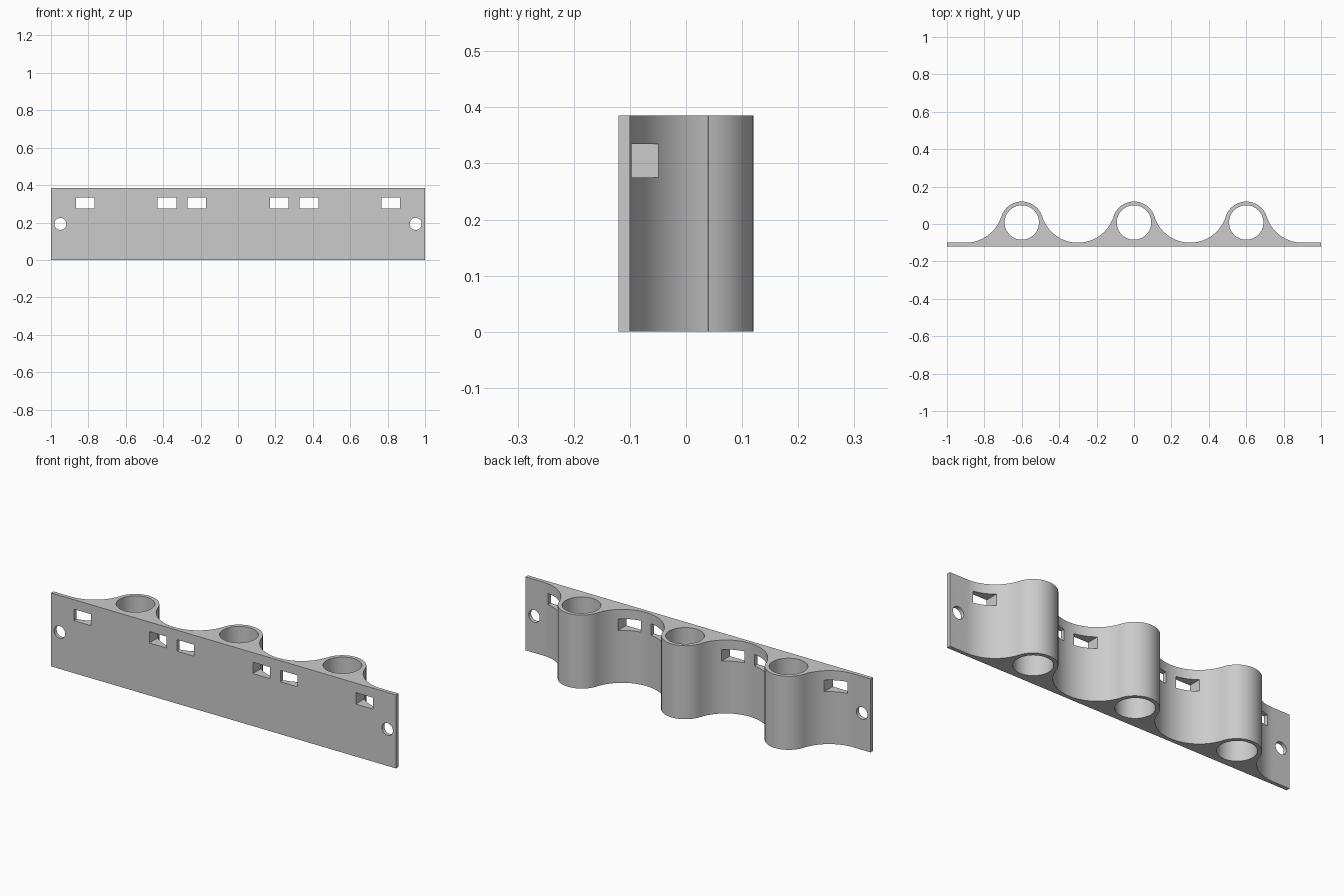
import bpy, bmesh, math
from mathutils import Matrix, Vector

if "Cube" in bpy.data.objects:
    bpy.data.objects.remove(bpy.data.objects["Cube"], do_unlink=True)

HEIGHT = 0.385
FRONT, BACK = -0.12, -0.10      # plate faces
TUBE_Y, OUTER, BORE = 0.005, 0.115, 0.092
SCALLOP = 0.2                   # radius of the hollows between tubes
TUBES = (-0.6, 0.0, 0.6)
STEPS = 20

grey = bpy.data.materials.new("plain grey")
grey.use_nodes = True
colour = (0.6, 0.6, 0.6, 1)
grey.diffuse_color = colour
grey.node_tree.nodes["Principled BSDF"].inputs["Base Color"].default_value = colour


def arc(cx, cy, r, a0, a1):
    angles = [a0 + (a1 - a0) * i / STEPS for i in range(STEPS + 1)]
    return [(cx + r * math.cos(a), cy + r * math.sin(a)) for a in angles]


def make_object(name, bm):
    bmesh.ops.recalc_face_normals(bm, faces=bm.faces)
    mesh = bpy.data.meshes.new(name)
    bm.to_mesh(mesh)
    bm.free()
    mesh.materials.append(grey)
    obj = bpy.data.objects.new(name, mesh)
    bpy.context.collection.objects.link(obj)
    return obj


# Wavy outline: hollow, tube crown, hollow for each tube, joined tangentially
half = 0.3
hollow_y = BACK + SCALLOP
tilt = math.atan2(hollow_y - TUBE_Y, half)
outline = [(-1, FRONT), (1, FRONT), (1, BACK)]
for x in reversed(TUBES):
    outline += arc(x + half, hollow_y, SCALLOP, -math.pi / 2, -math.pi + tilt)
    outline += arc(x, TUBE_Y, OUTER, tilt, math.pi - tilt)
    outline += arc(x - half, hollow_y, SCALLOP, -tilt, -math.pi / 2)
outline.append((-1, BACK))

bm = bmesh.new()
base = bm.faces.new([bm.verts.new((x, y, 0)) for x, y in outline])
top = bmesh.ops.extrude_face_region(bm, geom=[base])["geom"]
bmesh.ops.translate(bm, vec=(0, 0, HEIGHT),
                    verts=[v for v in top if isinstance(v, bmesh.types.BMVert)])
bmesh.ops.remove_doubles(bm, verts=bm.verts, dist=0.0001)
holder = make_object("tube_holder", bm)

# Cutters: tube bores, tie slots and end screw holes
bm = bmesh.new()


def cut_cylinder(r, depth, matrix):
    bmesh.ops.create_cone(bm, cap_ends=True, segments=64, radius1=r, radius2=r,
                          depth=depth, matrix=matrix)


for x in TUBES:
    cut_cylinder(BORE, 1, Matrix.Translation((x, TUBE_Y + 0.003, HEIGHT / 2)))
for side in (-1, 1):
    for x in (0.22, 0.38, 0.817):
        bmesh.ops.create_cube(bm, size=1, matrix=Matrix.LocRotScale(
            Vector((side * x, 0, 0.305)), None, Vector((0.1, 0.5, 0.06))))
    cut_cylinder(0.032, 0.5, Matrix.Translation((side * 0.95, 0, HEIGHT / 2))
                 @ Matrix.Rotation(math.pi / 2, 4, "X"))
cutter = make_object("hole_cutter", bm)
cutter.hide_render = True

cut = holder.modifiers.new("holes", "BOOLEAN")
cut.operation = "DIFFERENCE"
cut.solver = "EXACT"
cut.object = cutter
bpy.ops.object.select_all(action="DESELECT")
holder.select_set(True)
bpy.context.view_layer.objects.active = holder
bpy.ops.object.modifier_apply(modifier=cut.name)
bpy.data.objects.remove(cutter, do_unlink=True)
bpy.ops.object.shade_smooth_by_angle(angle=math.radians(30))
